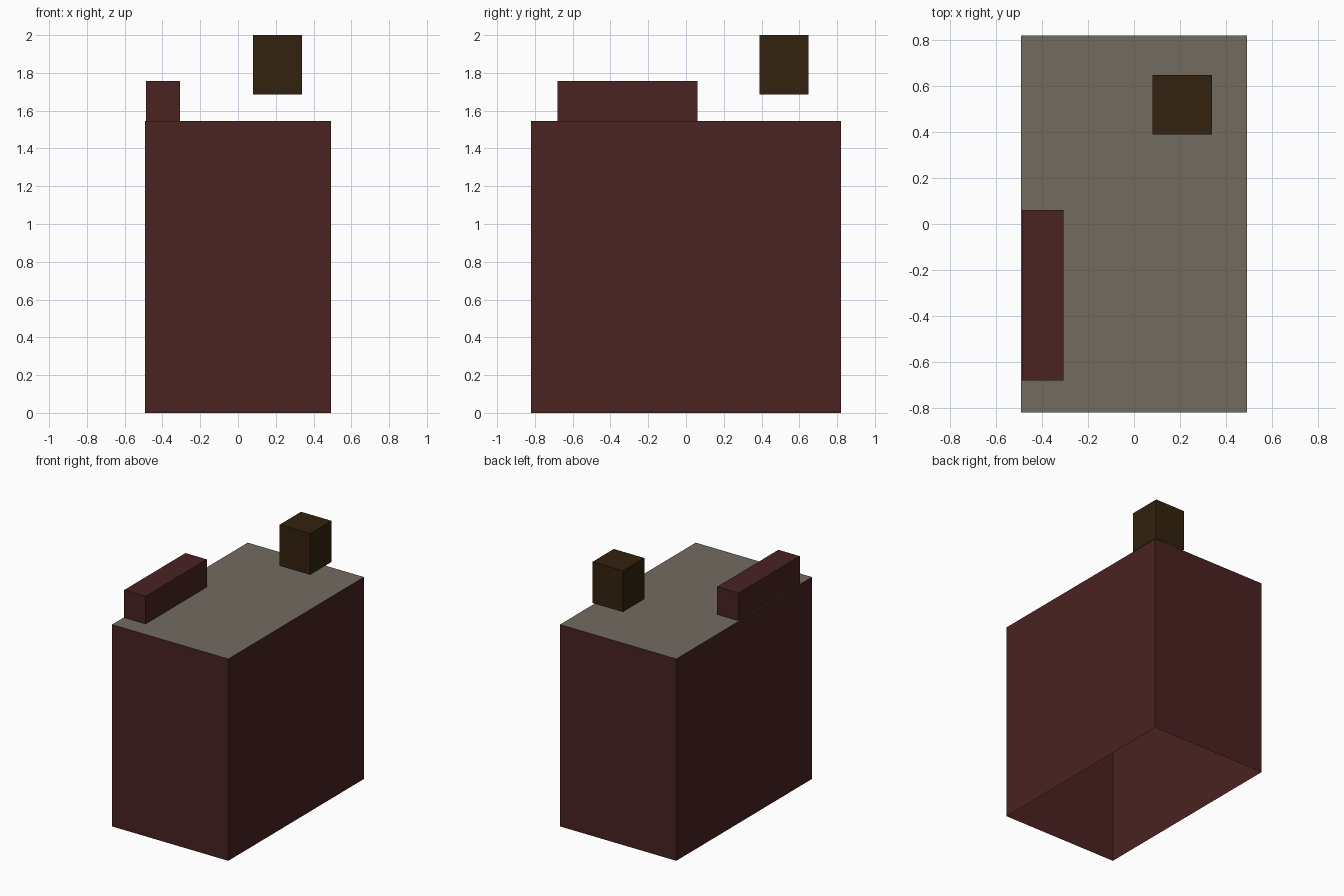
import bpy
import bmesh
from mathutils import Vector

if "Cube" in bpy.data.objects:
    bpy.data.objects.remove(bpy.data.objects["Cube"], do_unlink=True)


def make_material(name, rgb):
    mat = bpy.data.materials.new(name)
    mat.use_nodes = True
    colour = (*rgb, 1.0)
    mat.diffuse_color = colour
    mat.node_tree.nodes["Principled BSDF"].inputs["Base Color"].default_value = colour
    return mat


def open_box(name, low, high, materials):
    """Box without a floor; a second material, if given, covers the roof."""
    low, high = Vector(low), Vector(high)
    bm = bmesh.new()
    bmesh.ops.create_cube(bm, size=1)
    bmesh.ops.scale(bm, vec=high - low, verts=bm.verts)
    bmesh.ops.translate(bm, vec=(low + high) / 2, verts=bm.verts)
    bm.normal_update()
    floor = [f for f in bm.faces if f.normal.z < -0.5]
    bmesh.ops.delete(bm, geom=floor, context="FACES_ONLY")
    for face in bm.faces:
        if face.normal.z > 0.5:
            face.material_index = len(materials) - 1
    mesh = bpy.data.meshes.new(name)
    bm.to_mesh(mesh)
    bm.free()
    for mat in materials:
        mesh.materials.append(mat)
    obj = bpy.data.objects.new(name, mesh)
    bpy.context.collection.objects.link(obj)
    return obj


wall_red = make_material("dark red wall", (0.069, 0.016, 0.016))
roof_grey = make_material("warm grey roof", (0.171, 0.147, 0.117))
brown = make_material("dark brown", (0.033, 0.016, 0.0044))

# Main block with a flat roof
roof_z = 1.545
open_box("building_body", (-0.492, -0.82, 0), (0.492, 0.82, roof_z), [wall_red, roof_grey])

# Long raised block along one roof edge
open_box("roof_parapet_block", (-0.487, -0.68, roof_z), (-0.306, 0.06, 1.757), [wall_red])

# Small box hovering above the roof
open_box("rooftop_unit", (0.08, 0.39, 1.685), (0.338, 0.648, 2.0), [brown])
